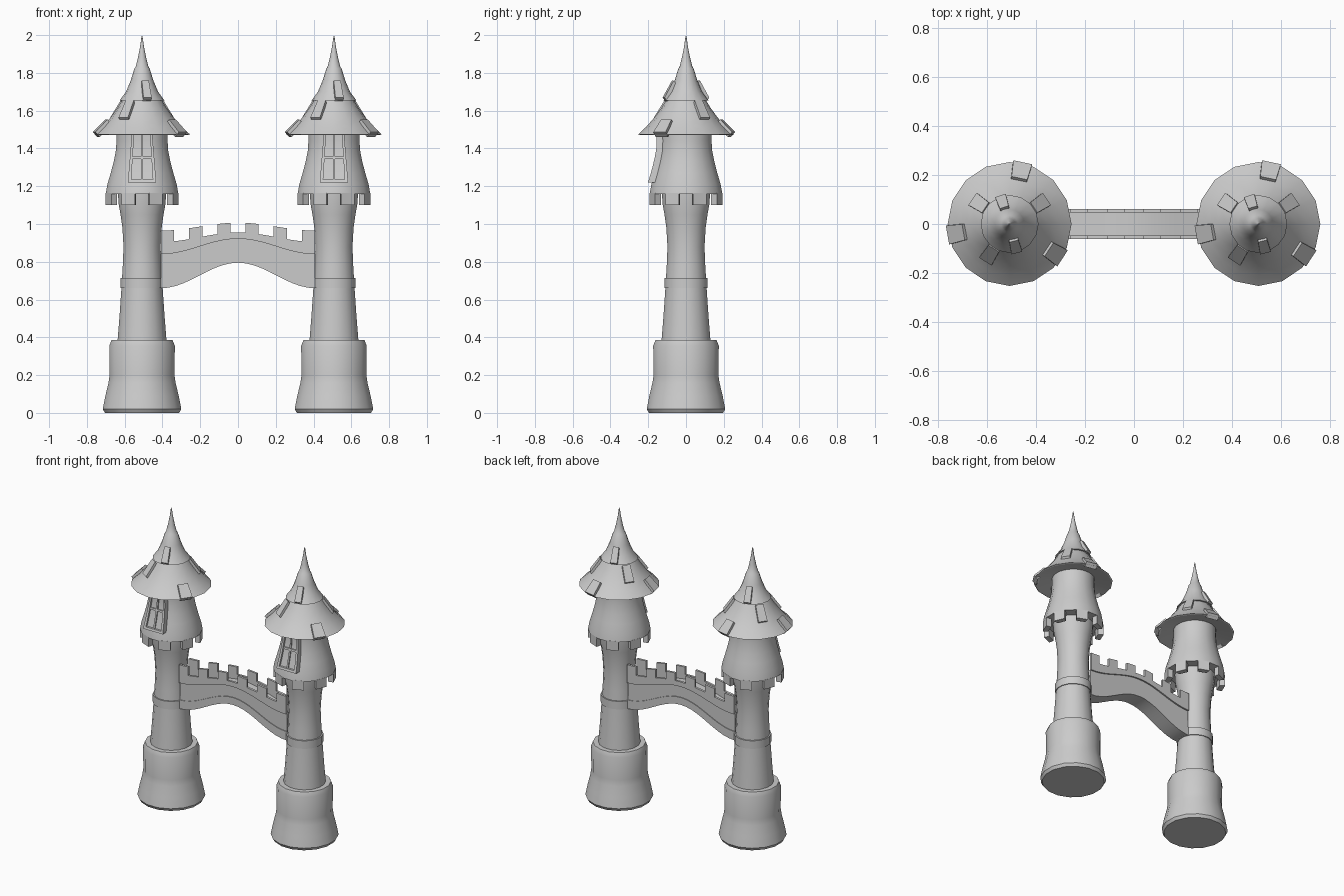
import bpy, bmesh, math
from math import sin, cos, pi, radians
from mathutils import Vector

if "Cube" in bpy.data.objects:
    bpy.data.objects.remove(bpy.data.objects["Cube"])

SEG = 16


def finish(name, bm, loc=(0, 0, 0), angle=32):
    bmesh.ops.remove_doubles(bm, verts=bm.verts, dist=1e-5)
    bmesh.ops.recalc_face_normals(bm, faces=bm.faces)
    me = bpy.data.meshes.new(name)
    bm.to_mesh(me)
    bm.free()
    me.shade_smooth()
    me.set_sharp_from_angle(angle=radians(angle))
    ob = bpy.data.objects.new(name, me)
    ob.location = loc
    bpy.context.collection.objects.link(ob)
    return ob


def lathe(name, profile, loc, phase=0.5):
    """Revolve (radius, z) points; a zero radius closes on the axis."""
    bm = bmesh.new()
    rings = []
    for r, z in profile:
        if r == 0:
            rings.append([bm.verts.new((0, 0, z))] * SEG)
        else:
            rings.append([bm.verts.new((r * cos(2 * pi * (i + phase) / SEG),
                                        r * sin(2 * pi * (i + phase) / SEG), z))
                          for i in range(SEG)])
    for a, b in zip(rings, rings[1:]):
        for i in range(SEG):
            j = (i + 1) % SEG
            bm.faces.new(list(dict.fromkeys((a[i], a[j], b[j], b[i]))))
    return finish(name, bm, loc)


def sweep(bm, sections):
    """Closed bar through a list of four-point sections."""
    rows = [[bm.verts.new(p) for p in s] for s in sections]
    for a, b in zip(rows, rows[1:]):
        for i in range(4):
            j = (i + 1) % 4
            bm.faces.new((a[i], a[j], b[j], b[i]))
    bm.faces.new(rows[0])
    bm.faces.new(rows[-1][::-1])


def radius_at(profile, z):
    for (r0, z0), (r1, z1) in zip(profile, profile[1:]):
        if z0 <= z <= z1:
            return r0 + (r1 - r0) * (z - z0) / (z1 - z0)
    return profile[-1][0]


BASE = [(0, 0), (.2, 0), (.212, .02), (.198, .09), (.181, .16), (.175, .2),
        (.177, .355), (.165, .385), (.125, .385), (0, .385)]
SHAFT = [(.133, .37), (.121, .52), (.112, .65), (.104, .78), (.1, .88),
         (.106, .98), (.116, 1.05), (.127, 1.11), (.13, 1.17)]
RING = [(.1, .66), (.117, .66), (.117, .715), (.1, .715)]
CHAMBER = [(.196, 1.16), (.187, 1.21), (.169, 1.27), (.153, 1.33),
           (.141, 1.39), (.138, 1.44), (.138, 1.51)]
ROOF = [(.253, 1.475), (.21, 1.515), (.168, 1.563), (.13, 1.615), (.1, 1.665)]
SPIRE = [(.118, 1.655), (.085, 1.7), (.06, 1.76), (.04, 1.825), (.034, 1.832),
         (.022, 1.88), (.01, 1.94), (.004, 1.985), (0, 2.0)]

# angle, bottom z, top z, width, roof layer
TILES = [(78, 1.478, 1.545, .078, ROOF), (190, 1.478, 1.545, .078, ROOF),
         (-33, 1.478, 1.545, .078, ROOF), (146, 1.555, 1.645, .06, ROOF),
         (34, 1.555, 1.645, .06, ROOF), (237, 1.555, 1.645, .06, ROOF),
         (108, 1.66, 1.75, .045, SPIRE), (-76, 1.66, 1.75, .045, SPIRE)]


def window_bar(bm, x0, x1, z0, z1, out, n=1):
    """Bar hugging the chamber front; x edges taper toward the top."""
    secs = []
    for i in range(n + 1):
        z = z0 + (z1 - z0) * i / n
        k = 1 - .27 * (z - 1.22) / .25
        y = -radius_at(CHAMBER, z)
        secs.append([(x0 * k, y - out, z), (x1 * k, y - out, z),
                     (x1 * k, y + .03, z), (x0 * k, y + .03, z)])
    sweep(bm, secs)


def tower(side, cx):
    loc = (cx, 0, 0)
    lathe(side + "_tower_base", BASE, loc)
    lathe(side + "_tower_shaft", SHAFT, loc)
    lathe(side + "_tower_ring", RING + RING[:1], loc)
    lathe(side + "_chamber", [(.11, 1.16)] + CHAMBER, loc)
    lathe(side + "_lower_roof", [(.13, 1.495), (.245, 1.472)] + ROOF, loc, 0)
    lathe(side + "_spire", [(.09, 1.655)] + SPIRE, loc, 0)

    # hanging battlements under the chamber
    bm = bmesh.new()
    for k in range(8):
        a = radians(-90 + 22.5 + 45 * k)
        h = pi / SEG
        pts = [(r * cos(a + d), r * sin(a + d))
               for r, d in ((.196, -h), (.196, h), (.16, h), (.16, -h))]
        sweep(bm, [[(x, y, z) for x, y in pts] for z in (1.1, 1.165)])
    finish(side + "_hanging_battlements", bm, loc)

    # raised roof tiles
    bm = bmesh.new()
    for ang, z0, z1, w, prof in TILES:
        a = radians(ang)
        out, tan = Vector((cos(a), sin(a), 0)), Vector((-sin(a), cos(a), 0))
        secs = []
        for z, hw in ((z0, w / 2), (z1, w * .42)):
            c = out * radius_at(prof, z) + Vector((0, 0, z))
            n = out * .008 + Vector((0, 0, .009))
            secs.append([c + n - tan * hw, c + n + tan * hw,
                         c - n * 2 + tan * hw, c - n * 2 - tan * hw])
        sweep(bm, secs)
    finish(side + "_roof_tiles", bm, loc)

    # window with glazing bars
    bm = bmesh.new()
    for x0, x1 in ((-.075, -.058), (.058, .075), (-.006, .006)):
        window_bar(bm, x0, x1, 1.22, 1.485, .017 if abs(x0) > .01 else .012, 6)
    window_bar(bm, -.075, .075, 1.22, 1.235, .017)
    window_bar(bm, -.06, .06, 1.345, 1.357, .012)
    window_bar(bm, -.06, .06, 1.23, 1.485, .003, 6)
    finish(side + "_window", bm, loc)


for side, cx in (("left", -.508), ("right", .508)):
    tower(side, cx)

# bridge: curved bands between the towers
HALF = .408


def arch(x, low, rise):
    return low + rise * .5 * (1 + cos(pi * x / HALF))


def band(name, y0, y1, bottom, top, x0=-HALF, x1=HALF, n=20, bm=None):
    own = bm is None
    bm = bm or bmesh.new()
    secs = []
    for i in range(n + 1):
        x = x0 + (x1 - x0) * i / n
        b, t = arch(x, *bottom), arch(x, *top)
        secs.append([(x, y0, b), (x, y1, b), (x, y1, t), (x, y0, t)])
    sweep(bm, secs)
    if own:
        finish(name, bm)


band("bridge_arch", -.056, .056, (.66, .135), (.72, .125))
band("bridge_deck", -.051, .051, (.71, .125), (.845, .08))
for s, side in ((-1, "front"), (1, "back")):
    band(side + "_parapet", s * .046, s * .061, (.84, .082), (.905, .05))
    bm = bmesh.new()
    for k in range(6):
        x = -.373 + .1492 * k
        band("", s * .046, s * .061, (.9, .05), (.965, .042), x - .035, x + .035, 2, bm)
    finish(side + "_merlons", bm)
